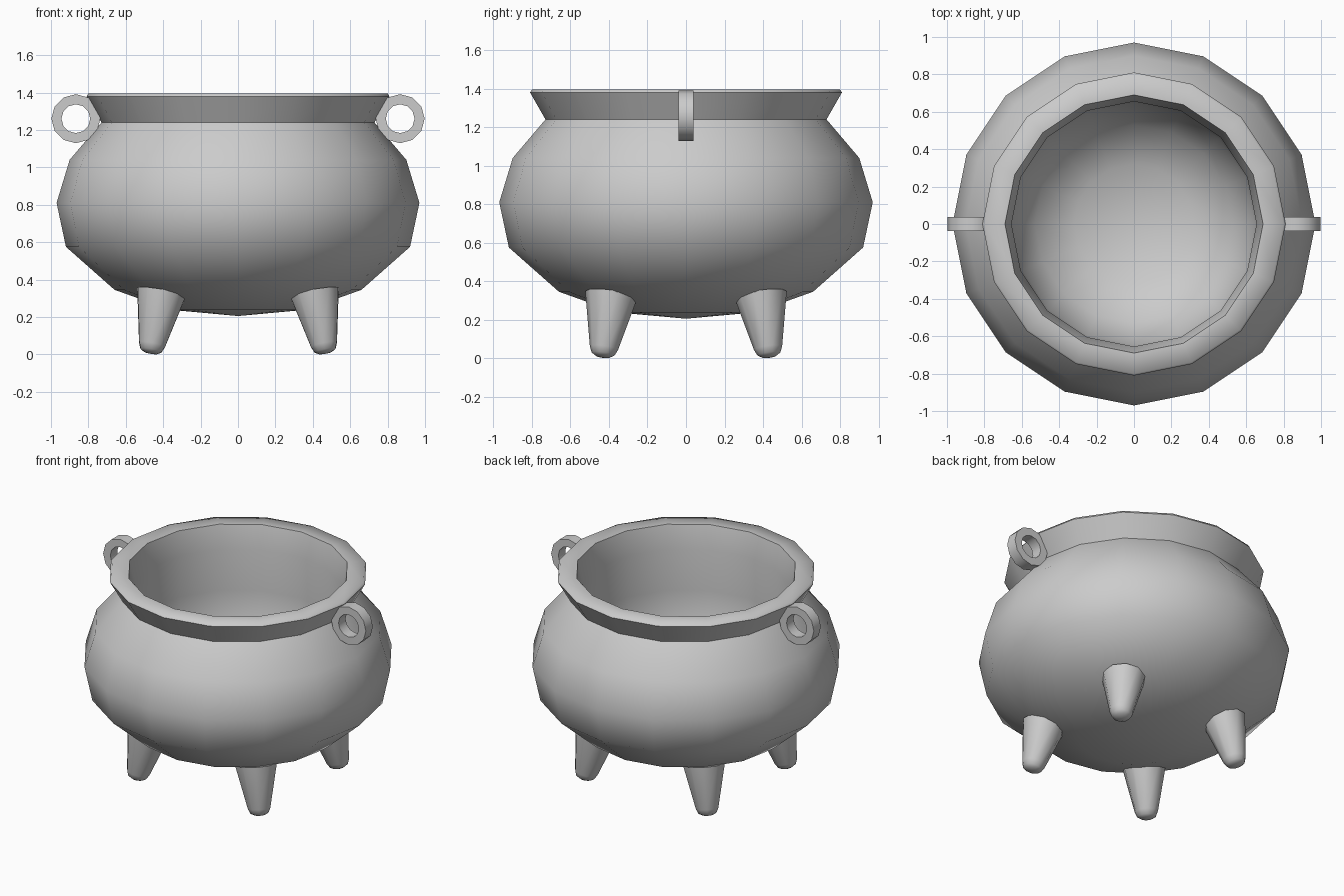
import bpy, bmesh, math
from mathutils import Matrix, Vector

cube = bpy.data.objects.get("Cube")
if cube:
    bpy.data.objects.remove(cube, do_unlink=True)

iron = bpy.data.materials.new("grey iron")
iron.use_nodes = True
grey = (0.6, 0.6, 0.6, 1)
iron.diffuse_color = grey
iron.node_tree.nodes["Principled BSDF"].inputs["Base Color"].default_value = grey


def lathe(name, profile, sides, matrix=Matrix(), closed=False):
    """Revolve (radius, height) points around local z, then place the part."""
    bm = bmesh.new()
    rings = []
    for r, z in profile:
        turns = [2 * math.pi * i / sides for i in range(sides)]
        rings.append([bm.verts.new((r * math.cos(t), r * math.sin(t), z)) for t in turns])
    pairs = list(zip(rings, rings[1:]))
    if closed:
        pairs.append((rings[-1], rings[0]))
    for a, b in pairs:
        for i in range(sides):
            j = (i + 1) % sides
            bm.faces.new((a[i], a[j], b[j], b[i]))
    bmesh.ops.remove_doubles(bm, verts=bm.verts, dist=0.0001)
    bmesh.ops.recalc_face_normals(bm, faces=bm.faces)
    bm.transform(matrix)
    mesh = bpy.data.meshes.new(name)
    bm.to_mesh(mesh)
    bm.free()
    mesh.materials.append(iron)
    obj = bpy.data.objects.new(name, mesh)
    bpy.context.collection.objects.link(obj)
    bpy.ops.object.select_all(action="DESELECT")
    obj.select_set(True)
    bpy.context.view_layer.objects.active = obj
    bpy.ops.object.shade_smooth_by_angle(angle=math.radians(60))
    return obj


# Pot: outer belly, flared rim, then the steep-walled bowl inside
outside = [(0, 0.205), (0.36, 0.238), (0.66, 0.345), (0.92, 0.575), (0.97, 0.81),
           (0.90, 1.04), (0.73, 1.24), (0.81, 1.38), (0.80, 1.395)]
inside = [(0.69, 1.395), (0.655, 1.24), (0.67, 0.95), (0.645, 0.70),
          (0.53, 0.48), (0.32, 0.36), (0, 0.32)]
lathe("pot", outside + inside, 16)

# Legs: four round-tipped pegs leaning in towards the belly
leg_profile = [(0, 0), (0.036, 0.004), (0.06, 0.018), (0.074, 0.05), (0.137, 0.335), (0, 0.335)]
for side, sx in (("left", 1), ("right", -1)):
    for end, sy in (("front", -1), ("back", 1)):
        foot = Vector((0.468 * sx, 0.433 * sy, 0.004))
        top = Vector((0.408 * sx, 0.387 * sy, 0.335))
        lean = (top - foot).to_track_quat("Z", "Y").to_matrix().to_4x4()
        lathe(f"{end}_{side}_leg", leg_profile, 10, Matrix.Translation(foot) @ lean)

# Handle rings: flat bands standing against the rim
band = [(0.077, -0.038), (0.131, -0.038), (0.131, 0.038), (0.077, 0.038)]
for side, sx in (("left", 1), ("right", -1)):
    place = Matrix.Translation((0.867 * sx, 0, 1.26)) @ Matrix.Rotation(math.pi / 2, 4, "X")
    lathe(f"{side}_handle_ring", band, 12, place, closed=True)
